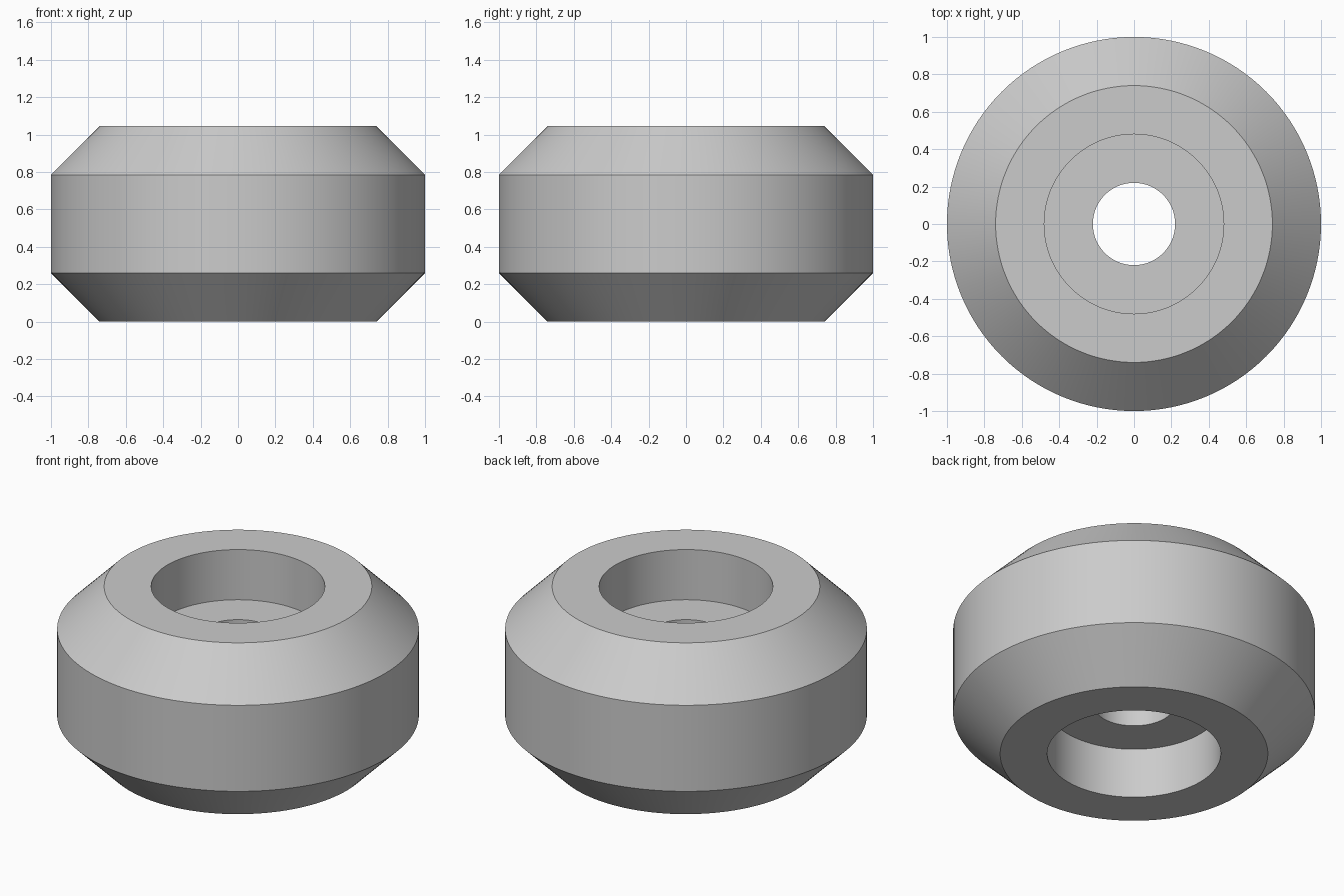
import bpy
import bmesh
import math

cube = bpy.data.objects.get("Cube")
if cube:
    bpy.data.objects.remove(cube, do_unlink=True)

HEIGHT = 1.045
SEGMENTS = 128

# Plain grey for the whole wheel
grey = bpy.data.materials.new("light grey")
grey.use_nodes = True
colour = (0.6, 0.6, 0.6, 1)
grey.diffuse_color = colour
grey.node_tree.nodes["Principled BSDF"].inputs["Base Color"].default_value = colour

# Upper half of the section: bore, bearing seat, top rim, bevel, tread
upper = [(0.22, 0.739), (0.48, 0.739), (0.48, HEIGHT), (0.74, HEIGHT), (1.0, 0.785)]
lower = [(r, HEIGHT - z) for r, z in reversed(upper)]
profile = upper + lower

# Spin the closed section around the axle
bm = bmesh.new()
verts = [bm.verts.new((r, 0, z)) for r, z in profile]
edges = [bm.edges.new((v, verts[(i + 1) % len(verts)])) for i, v in enumerate(verts)]
bmesh.ops.spin(bm, geom=verts + edges, cent=(0, 0, 0), axis=(0, 0, 1),
               angle=math.tau, steps=SEGMENTS, use_merge=True)
bmesh.ops.remove_doubles(bm, verts=bm.verts, dist=0.0001)
bmesh.ops.recalc_face_normals(bm, faces=bm.faces)

mesh = bpy.data.meshes.new("bevelled_wheel")
bm.to_mesh(mesh)
bm.free()
mesh.materials.append(grey)
wheel = bpy.data.objects.new("bevelled_wheel", mesh)
bpy.context.collection.objects.link(wheel)

# Smooth round walls, sharp rims
bpy.context.view_layer.objects.active = wheel
wheel.select_set(True)
bpy.ops.object.shade_smooth_by_angle(angle=math.radians(30))
